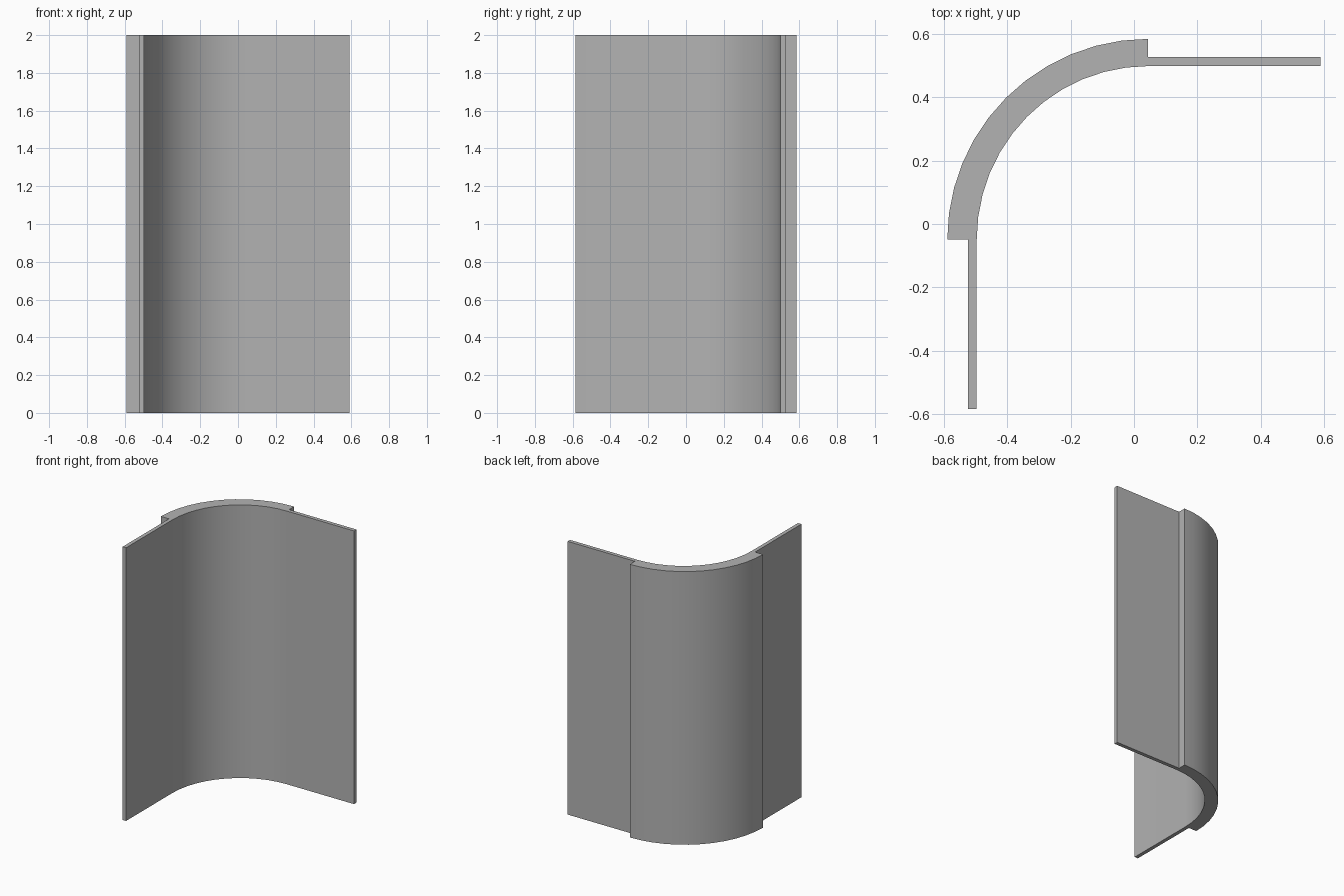
import bpy, bmesh, math

HEIGHT = 2.0
SEGMENTS = 12
CENTRE = (0.045, -0.049)   # axis shared by both faces of the bend
OUTER = (0.635, 0.634)     # outer radii along x and y
INNER = (0.542, 0.548)     # inner radii along x and y
HALF_X, HALF_Y = 0.59, 0.585
PANEL = 0.028              # flat panel thickness

old = bpy.data.objects.get("Cube")
if old:
    bpy.data.objects.remove(old, do_unlink=True)

grey = bpy.data.materials.new("plain grey")
grey.use_nodes = True
colour = (0.45, 0.45, 0.45, 1)
grey.diffuse_color = colour
grey.node_tree.nodes["Principled BSDF"].inputs["Base Color"].default_value = colour


def arc(radii):
    """Quarter arc running from the left end round to the back end."""
    angles = [math.pi - math.pi / 2 * i / SEGMENTS for i in range(SEGMENTS + 1)]
    return [(CENTRE[0] + radii[0] * math.cos(a),
             CENTRE[1] + radii[1] * math.sin(a)) for a in angles]


# Plan outline: thick bend stepped down to a thin flat panel at each end
inner, outer = arc(INNER), arc(OUTER)
side_x, back_y = inner[0][0], inner[-1][1]
outline = ([(side_x, -HALF_Y)] + inner + [(HALF_X, back_y),
           (HALF_X, back_y + PANEL), (CENTRE[0], back_y + PANEL)]
           + outer[::-1]
           + [(side_x - PANEL, CENTRE[1]), (side_x - PANEL, -HALF_Y)])

# Extrude the outline to full height
bm = bmesh.new()
base = bm.faces.new([bm.verts.new((x, y, 0)) for x, y in outline])
top = bmesh.ops.extrude_face_region(bm, geom=[base], use_keep_orig=True)["geom"]
bmesh.ops.translate(bm, vec=(0, 0, HEIGHT),
                    verts=[v for v in top if isinstance(v, bmesh.types.BMVert)])
bmesh.ops.recalc_face_normals(bm, faces=bm.faces)
mesh = bpy.data.meshes.new("curved_corner_wall")
bm.to_mesh(mesh)
bm.free()
mesh.materials.append(grey)

wall = bpy.data.objects.new("curved_corner_wall", mesh)
bpy.context.collection.objects.link(wall)
bpy.ops.object.select_all(action="DESELECT")
wall.select_set(True)
bpy.context.view_layer.objects.active = wall
bpy.ops.object.shade_smooth_by_angle(angle=math.radians(30))
